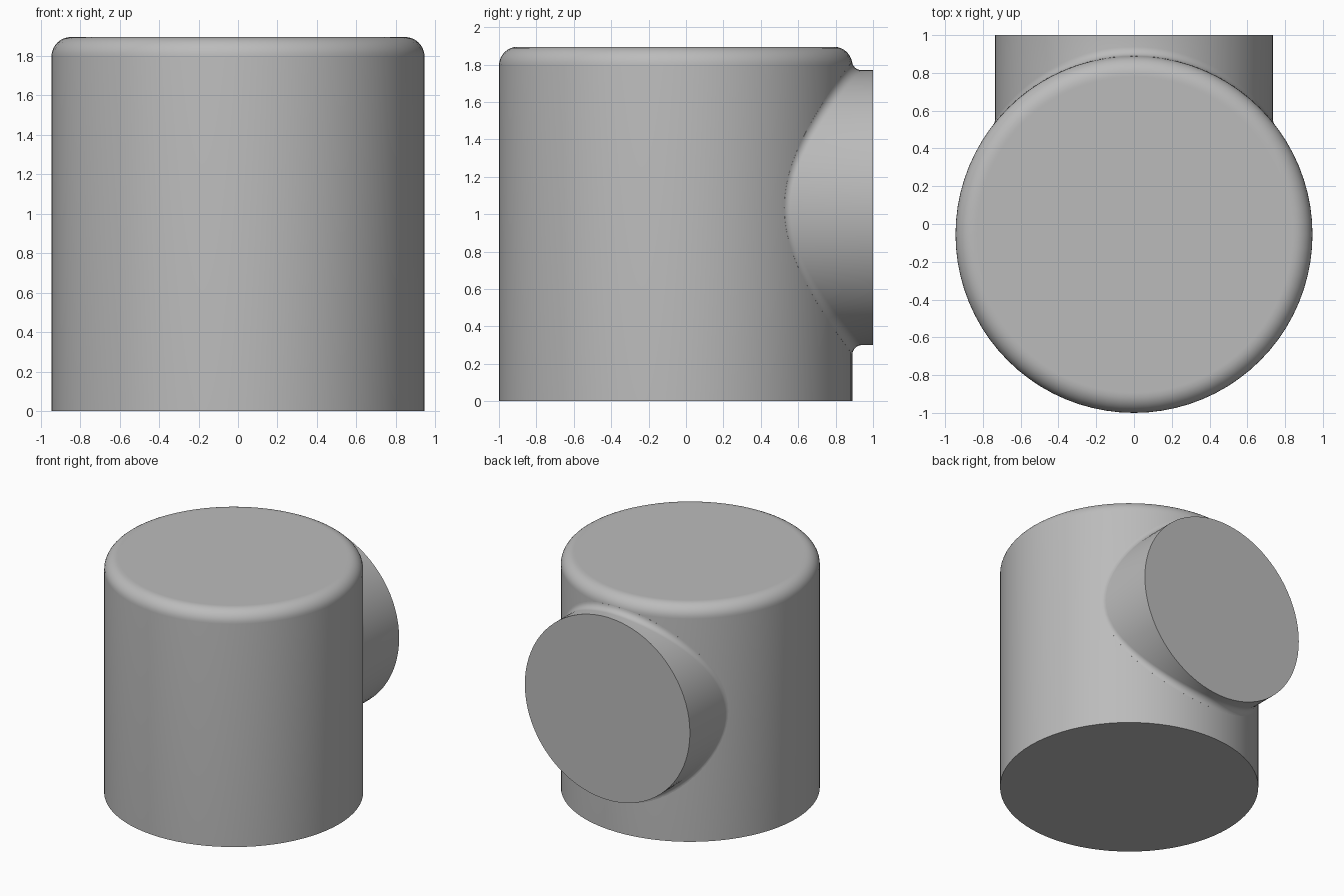
import bpy, bmesh, math
from mathutils import Vector

if "Cube" in bpy.data.objects:
    bpy.data.objects.remove(bpy.data.objects["Cube"])

SEGS = 80
BODY_R, BODY_H, BODY_Y = 0.945, 1.895, -0.055   # upright cylinder
EDGE_R = 0.1                                    # rounded top edge
BOSS_R, BOSS_Z, BOSS_END = 0.735, 1.035, 1.0    # rear round boss
BLEND_R = 0.05                                  # fillet at the joint

grey = bpy.data.materials.new("plain_grey")
grey.use_nodes = True
colour = (0.5, 0.5, 0.5, 1)
grey.diffuse_color = colour
grey.node_tree.nodes["Principled BSDF"].inputs["Base Color"].default_value = colour


def loft(name, rings):
    """Skin closed rings of points and cap both ends."""
    bm = bmesh.new()
    loops = [[bm.verts.new(p) for p in ring] for ring in rings]
    for a, b in zip(loops, loops[1:]):
        for i in range(SEGS):
            j = (i + 1) % SEGS
            bm.faces.new((a[i], a[j], b[j], b[i]))
    bm.faces.new(loops[0])
    bm.faces.new(loops[-1])
    bmesh.ops.recalc_face_normals(bm, faces=bm.faces)
    mesh = bpy.data.meshes.new(name)
    bm.to_mesh(mesh)
    bm.free()
    mesh.materials.append(grey)
    obj = bpy.data.objects.new(name, mesh)
    bpy.context.collection.objects.link(obj)
    bpy.ops.object.select_all(action="DESELECT")
    obj.select_set(True)
    bpy.context.view_layer.objects.active = obj
    bpy.ops.object.shade_smooth_by_angle(angle=math.radians(30))
    return obj


angles = [2 * math.pi * i / SEGS for i in range(SEGS)]

# Main body: straight wall, rounded top edge, flat lid
inner_r, edge_z = BODY_R - EDGE_R, BODY_H - EDGE_R
profile = [(BODY_R, 0)]
for k in range(9):
    a = math.pi / 2 * k / 8
    profile.append((inner_r + EDGE_R * math.cos(a), edge_z + EDGE_R * math.sin(a)))
profile.append((inner_r - 0.01, BODY_H))
loft("main_body", [[(r * math.cos(t), BODY_Y + r * math.sin(t), z) for t in angles]
                   for r, z in profile])

# Rear boss: a rolling-ball fillet flows from the body wall into the boss
STEPS = 7
boss_rings = [[] for _ in range(STEPS + 3)]
for t in angles:
    radial = Vector((math.cos(t), 0, math.sin(t)))
    ball = radial * (BOSS_R + BLEND_R) + Vector((0, 0, BOSS_Z))
    rise = max(0, ball.z - edge_z)
    reach = inner_r + math.sqrt((EDGE_R + BLEND_R) ** 2 - rise ** 2)
    depth = math.sqrt(reach ** 2 - ball.x ** 2)
    ball.y = BODY_Y + depth
    outward = Vector((ball.x, depth, 0)).normalized() * (reach - inner_r)
    outward.z = rise
    outward.normalize()
    boss_rings[0].append(ball - outward * (BLEND_R + 0.03))
    for k in range(STEPS + 1):
        direction = (-outward).slerp(-radial, k / STEPS)
        boss_rings[k + 1].append(ball + direction * BLEND_R)
    rim = radial * BOSS_R + Vector((0, BOSS_END, BOSS_Z))
    boss_rings[-1].append(rim)
loft("rear_boss", boss_rings)
